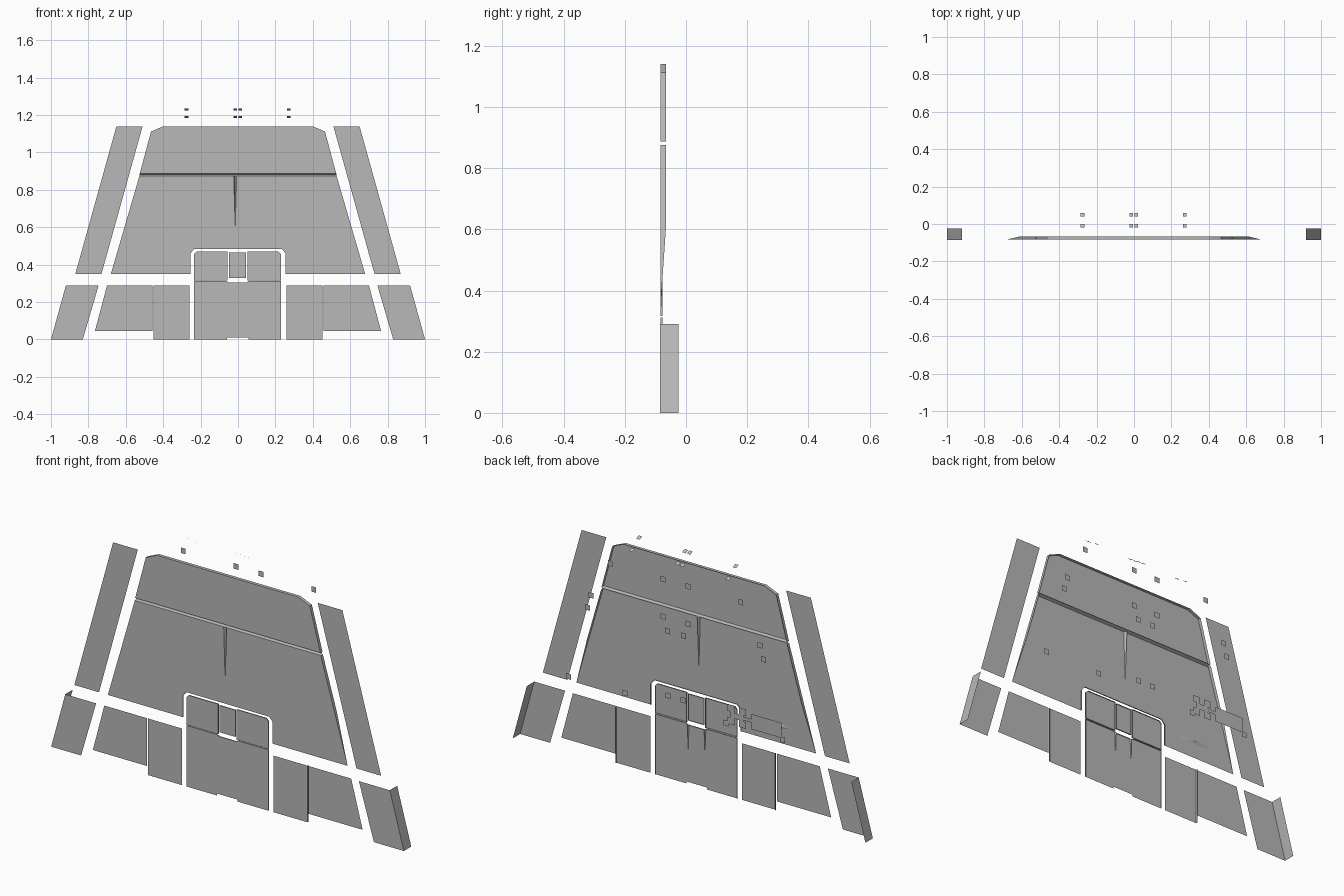
import bpy, bmesh, math

if "Cube" in bpy.data.objects:
    bpy.data.objects.remove(bpy.data.objects["Cube"])

grey = bpy.data.materials.new("plain_grey")
grey.diffuse_color = (0.48, 0.48, 0.48, 1)
grey.use_nodes = True
grey.node_tree.nodes["Principled BSDF"].inputs["Base Color"].default_value = grey.diffuse_color
Y = -0.083      # front plane of the panels
BACK = 0.085    # plane of the rear markers


def make(name, faces):
    """Object from a list of faces, each a list of 3D points; shared points are welded."""
    bm = bmesh.new()
    for f in faces:
        bm.faces.new([bm.verts.new(p) for p in f])
    bmesh.ops.remove_doubles(bm, verts=bm.verts, dist=0.0003)
    me = bpy.data.meshes.new(name)
    bm.to_mesh(me)
    bm.free()
    me.materials.append(grey)
    ob = bpy.data.objects.new(name, me)
    bpy.context.collection.objects.link(ob)
    return ob


def at(pts, y):
    return [(x, y, z) for x, z in pts]


def flip(pts):
    return [(-x, z) for x, z in reversed(pts)]


def lip(pts, depth, y=Y):
    """Walls folded back along an open outline; depth is a function of height."""
    out = []
    for (x0, z0), (x1, z1) in zip(pts, pts[1:]):
        d0, d1 = depth(z0), depth(z1)
        if max(d0, d1) > 0.001:
            out.append([(x0, y, z0), (x0, y + d0, z0), (x1, y + d1, z1), (x1, y, z1)])
    return out


def square(cx, cz, s=0.014):
    return [(cx - s, cz - s), (cx + s, cz - s), (cx + s, cz + s), (cx - s, cz + s)]


def rect(x0, z0, x1, z1):
    return [(x0, z0), (x1, z0), (x1, z1), (x0, z1)]


# upper main panel with chamfered corners and a folded rim
top = [(0.525, 0.888), (0.465, 1.112), (0.40, 1.14)]
top = top + flip(top)
make("upper_panel", [at(top, Y)] + lip(top, lambda z: 0.017))

# horizontal V groove between upper and lower panels
g = 0.526
make("cross_groove", [
    [(-g, Y, 0.888), (g, Y, 0.888), (g, Y + 0.016, 0.882), (-g, Y + 0.016, 0.882)],
    [(-g, Y + 0.016, 0.882), (g, Y + 0.016, 0.882), (g, Y, 0.875), (-g, Y, 0.875)]])

# lower main panel: two halves around a tapering vertical groove
xc = -0.015
side = [(-0.68, 0.35), (-0.607, 0.60), (-0.527, 0.875)]
notch = [(-0.255, 0.35), (-0.255, 0.46), (-0.235, 0.483)]
left = side + [(xc - 0.008, 0.875), (xc, 0.60), (xc, 0.483)] + notch[::-1]
right = flip(side) + flip(notch)[::-1] + [(xc, 0.483), (xc, 0.60), (xc + 0.008, 0.875)]
taper = lambda z: 0.017 * max(0, min(1, (z - 0.35) / 0.25)) ** 2
faces = [at(left, Y), at(right, Y)]
faces += lip(side, taper) + lip(flip(side), taper)
faces += lip(notch + flip(notch), lambda z: 0.005)
for s in (-1, 1):
    faces.append([(xc + s * 0.008, Y, 0.875), (xc, Y, 0.60), (xc, Y + 0.014, 0.875)])
make("lower_panel", faces)

# shallow oval dimple on the left of the lower panel
ring = [(math.cos(a), math.sin(a)) for a in [i * math.tau / 16 for i in range(16)]]
dent = []
for i in range(16):
    a, b = ring[i], ring[(i + 1) % 16]
    dent.append([(-0.44 + 0.09 * a[0], Y, 0.437 + 0.012 * a[1]),
                 (-0.44 + 0.09 * b[0], Y, 0.437 + 0.012 * b[1]),
                 (-0.44, Y + 0.006, 0.437)])
make("dimple", dent)

# mirrored side strips, outer flaps, inner flaps and corner brackets
for label, sgn in (("left", 1), ("right", -1)):
    m = (lambda p: p) if sgn == 1 else flip
    make(label + "_strip", [at(m([(-0.87, 0.35), (-0.73, 0.35), (-0.51, 1.14), (-0.65, 1.14)]), Y)])
    make(label + "_outer_flap",
         [at(m([(-0.765, 0.045), (-0.457, 0.045), (-0.457, 0.29), (-0.70, 0.29)]), Y)])
    inner = rect(-0.452, 0, -0.26, 0.29)
    make(label + "_inner_flap", [at(m(inner), Y)]
         + lip(m([(-0.452, 0), (-0.452, 0.29)]), lambda z: 0.008))
    outer_edge = [(-1.0, 0), (-0.92, 0.29)]
    make(label + "_corner_bracket",
         [at(m([(-1.0, 0), (-0.83, 0), (-0.745, 0.29), (-0.92, 0.29)]), -0.085)]
         + lip(m(outer_edge), lambda z: 0.06, -0.085))

# centre door: lower leaf with a notch in the bottom edge, three upper leaves
low = [(-0.235, 0), (-0.06, 0), (-0.06, 0.01), (0.055, 0.01), (0.055, 0), (0.23, 0),
       (0.23, 0.312), (0.057, 0.312), (0.045, 0.305), (-0.05, 0.305), (-0.062, 0.312), (-0.235, 0.312)]
shallow = lambda z: 0.006
make("door_lower", [at(low, Y)] + lip(low[5:] + low[:1], shallow))
leaf_l = [(-0.055, 0.316), (-0.055, 0.47), (-0.222, 0.47), (-0.235, 0.457), (-0.235, 0.316)]
leaf_r = [(0.05, 0.316), (0.05, 0.47), (0.217, 0.47), (0.23, 0.457), (0.23, 0.316)]
leaf_m = rect(-0.048, 0.328, 0.043, 0.465)
for name, pts in (("left", leaf_l), ("right", leaf_r), ("middle", leaf_m)):
    make("door_upper_" + name, [at(pts, Y)] + lip(pts + pts[:1], shallow))

# tapering ribs on the back of the lower door leaf
ribs = []
for cx in (-0.05, 0.045):
    for s in (-1, 1):
        ribs.append([(cx + s * 0.005, Y + 0.001, 0.305), (cx, Y + 0.001, 0.17), (cx, Y + 0.007, 0.305)])
make("door_ribs", ribs)

# tilted markers floating above the panel
tags = []
for cx in (-0.275, -0.015, 0.012, 0.272):
    for cy, cz in ((-0.01, 1.23), (0.05, 1.19)):
        tags.append([(cx + a * 0.01, cy + b * 0.009, cz - b * 0.005)
                     for a, b in ((-1, -1), (1, -1), (1, 1), (-1, 1))])
make("tilted_markers", tags)

# upright square markers behind the panel, mirrored in rows
rows = [(1.107, (0.37, 0.07)), (0.915, (0.48, 0.07)), (0.848, (0.50, 0.045)),
        (0.517, (0.043,)), (0.465, (0.607, 0.287))]
make("rear_markers", [at(square(s * x, z), BACK) for z, xs in rows for x in xs for s in (-1, 1)])

# rear latch plate: notched cross, link and two-part rectangle
make("rear_latch", [at(p, BACK) for p in (
    rect(-0.335, 0.465, -0.295, 0.500), rect(-0.335, 0.530, -0.295, 0.565),
    rect(-0.400, 0.465, -0.360, 0.500), rect(-0.400, 0.530, -0.360, 0.565),
    rect(-0.385, 0.500, -0.310, 0.530), rect(-0.430, 0.506, -0.385, 0.524),
    rect(-0.530, 0.472, -0.430, 0.550), rect(-0.600, 0.472, -0.530, 0.550))])
